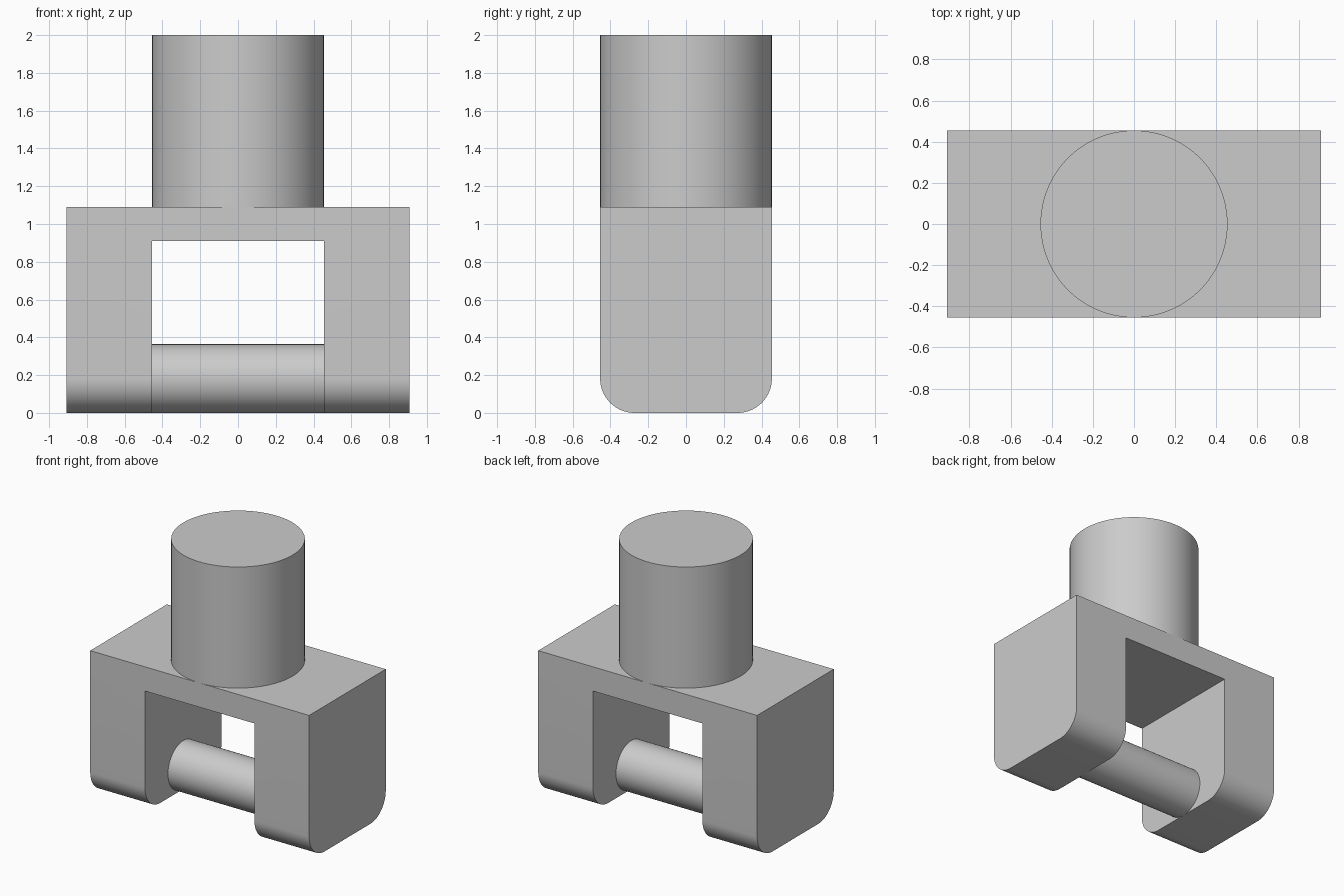
import bpy
import bmesh
import math
from mathutils import Matrix

default = bpy.data.objects.get("Cube")
if default:
    bpy.data.objects.remove(default, do_unlink=True)

# Proportions: the model is eleven units tall, scaled to 2
U = 2 / 11
HALF_X, HALF_Y = 5 * U, 2.5 * U
BODY_TOP, SLOT_TOP, SLOT_HALF = 6 * U, 5 * U, 2.5 * U
FILLET = PIN_R = U

grey = bpy.data.materials.new("light_grey")
grey.use_nodes = True
colour = (0.6, 0.6, 0.6, 1)
grey.diffuse_color = colour
grey.node_tree.nodes["Principled BSDF"].inputs["Base Color"].default_value = colour


def finish(name, bm):
    """Turn a bmesh into a named, shaded object."""
    bmesh.ops.recalc_face_normals(bm, faces=bm.faces)
    mesh = bpy.data.meshes.new(name)
    bm.to_mesh(mesh)
    bm.free()
    mesh.materials.append(grey)
    obj = bpy.data.objects.new(name, mesh)
    bpy.context.collection.objects.link(obj)
    bpy.ops.object.select_all(action="DESELECT")
    obj.select_set(True)
    bpy.context.view_layer.objects.active = obj
    bpy.ops.object.shade_smooth_by_angle(angle=math.radians(30))
    return obj


def cylinder(name, radius, length, matrix):
    bm = bmesh.new()
    bmesh.ops.create_cone(bm, cap_ends=True, segments=96, radius1=radius,
                          radius2=radius, depth=length, matrix=matrix)
    return finish(name, bm)


# Fork body: an inverted U outline extruded front to back
outline = [(-HALF_X, 0), (-SLOT_HALF, 0), (-SLOT_HALF, SLOT_TOP)]
outline += [(-SLOT_HALF, BODY_TOP), (-HALF_X, BODY_TOP)]
arch = [(-HALF_X, 0), (-SLOT_HALF, 0), (-SLOT_HALF, SLOT_TOP),
        (SLOT_HALF, SLOT_TOP), (SLOT_HALF, 0), (HALF_X, 0),
        (HALF_X, BODY_TOP), (-HALF_X, BODY_TOP)]
bm = bmesh.new()
face = bm.faces.new([bm.verts.new((x, -HALF_Y, z)) for x, z in arch])
extruded = bmesh.ops.extrude_face_region(bm, geom=[face])
moved = [v for v in extruded["geom"] if isinstance(v, bmesh.types.BMVert)]
bmesh.ops.translate(bm, verts=moved, vec=(0, 2 * HALF_Y, 0))
bmesh.ops.recalc_face_normals(bm, faces=bm.faces)

# Round the front and back lower edges of both legs
lower = [e for e in bm.edges
         if all(v.co.z < 0.01 for v in e.verts)
         and abs(e.verts[0].co.y - e.verts[1].co.y) < 0.01]
bmesh.ops.bevel(bm, geom=lower, offset=FILLET, offset_type="OFFSET",
                segments=16, profile=0.5, affect="EDGES")
finish("fork_body", bm)

# Round shaft standing on the body
cylinder("shaft", HALF_Y, 2 - BODY_TOP,
         Matrix.Translation((0, 0, (2 + BODY_TOP) / 2)))

# Cross pin between the legs
cylinder("cross_pin", PIN_R, 2 * SLOT_HALF,
         Matrix.Translation((0, 0, PIN_R)) @ Matrix.Rotation(math.pi / 2, 4, "Y"))
